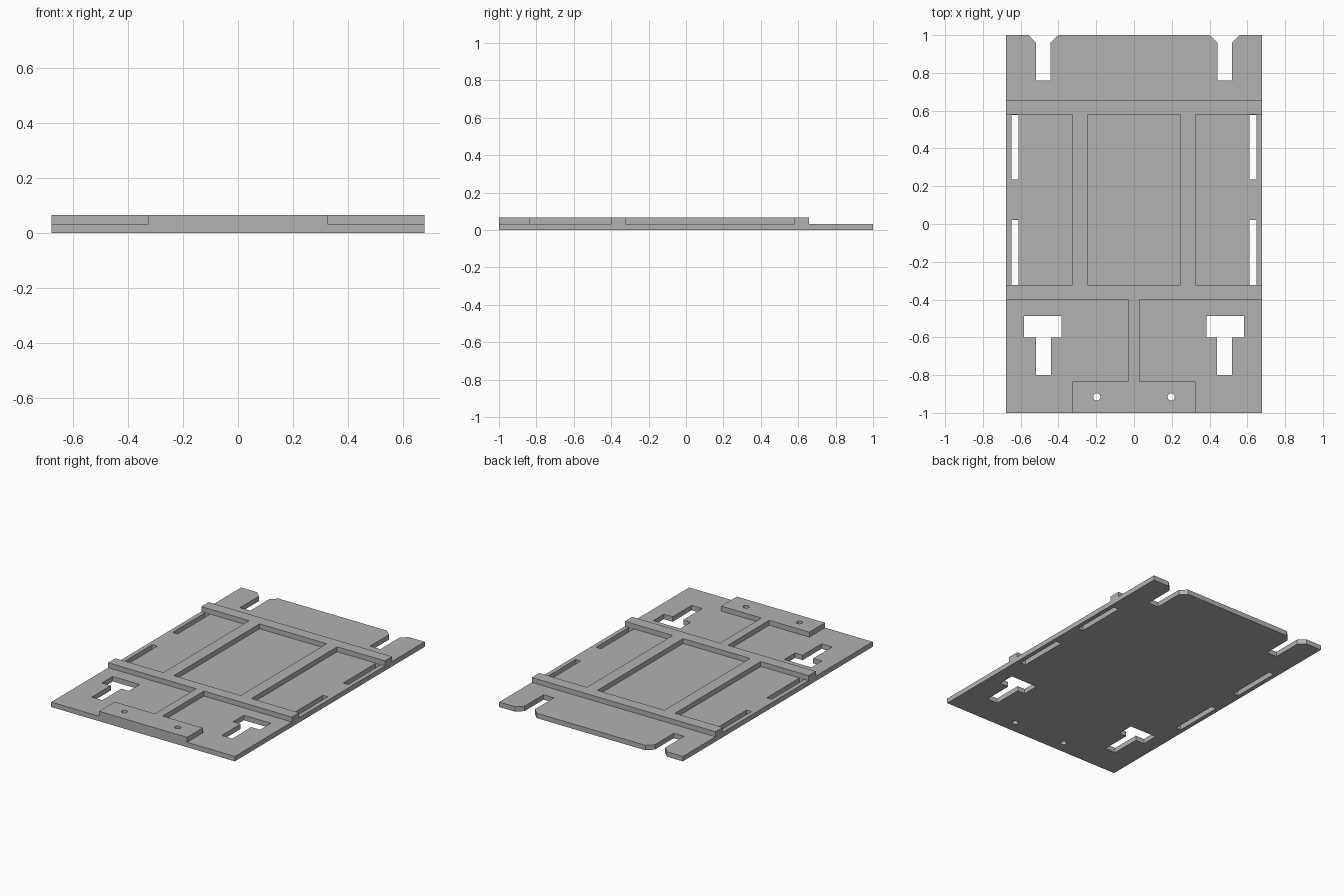
import bpy, bmesh, math

cube = bpy.data.objects.get("Cube")
if cube:
    bpy.data.objects.remove(cube, do_unlink=True)

grey = bpy.data.materials.new("plain grey")
grey.use_nodes = True
grey.diffuse_color = (0.445, 0.445, 0.445, 1)
grey.node_tree.nodes["Principled BSDF"].inputs["Base Color"].default_value = grey.diffuse_color

HALF = 0.677     # half the plate width
STEP = 0.033     # thickness of the plate and of the raised frame


def mirror(loop):
    return [(-x, y) for x, y in reversed(loop)]


def symmetric(half):
    """Closed outline from its +x half, listed front to back."""
    return half + mirror(half)


def rect(x0, x1, y0, y1):
    return [(x0, y0), (x1, y0), (x1, y1), (x0, y1)]


def circle(cx, cy, r, n=24):
    return [(cx + r * math.cos(math.tau * i / n), cy + r * math.sin(math.tau * i / n))
            for i in range(n)]


def slab(name, loops, z0, height):
    """Extrude an outline (first loop) with holes (the other loops)."""
    bm = bmesh.new()
    edges = []
    for loop in loops:
        vs = [bm.verts.new((x, y, z0)) for x, y in loop]
        edges += [bm.edges.new((a, b)) for a, b in zip(vs, vs[1:] + vs[:1])]
    bmesh.ops.triangle_fill(bm, edges=edges, use_beauty=True, use_dissolve=False, normal=(0, 0, 1))
    top = bmesh.ops.extrude_face_region(bm, geom=bm.faces[:], use_keep_orig=True)["geom"]
    bmesh.ops.translate(bm, vec=(0, 0, height),
                        verts=[v for v in top if isinstance(v, bmesh.types.BMVert)])
    bmesh.ops.recalc_face_normals(bm, faces=bm.faces[:])
    mesh = bpy.data.meshes.new(name)
    bm.to_mesh(mesh)
    bm.free()
    mesh.materials.append(grey)
    obj = bpy.data.objects.new(name, mesh)
    bpy.context.collection.objects.link(obj)
    return obj


# Pin holes run through both layers
pin = circle(0.197, -0.915, 0.019)
pins = [pin, mirror(pin)]

# Base plate: chamfered notches at the back, T slots and narrow side slots
plate_outline = symmetric([
    (HALF, -1), (HALF, 1), (0.56, 1), (0.518, 0.96), (0.518, 0.76),
    (0.442, 0.76), (0.442, 0.96), (0.40, 1)])
t_slot = [(0.44, -0.80), (0.518, -0.80), (0.518, -0.60), (0.583, -0.60),
          (0.583, -0.487), (0.384, -0.487), (0.384, -0.60), (0.44, -0.60)]
side_slots = [rect(0.611, 0.648, 0.235, 0.578), rect(0.611, 0.648, -0.322, 0.022)]
cutouts = [t_slot] + side_slots
slab("base_plate", [plate_outline] + cutouts + [mirror(c) for c in cutouts] + pins, 0, STEP)

# Raised frame: front pad, spine, two cross ribs and two long ribs
frame_outline = symmetric([
    (0.325, -1), (0.325, -0.835), (0.029, -0.835), (0.029, -0.40),
    (HALF, -0.40), (HALF, -0.323), (0.325, -0.323), (0.325, 0.58),
    (HALF, 0.58), (HALF, 0.657)])
window = rect(-0.247, 0.247, -0.323, 0.58)
slab("raised_frame", [frame_outline, window] + pins, STEP, STEP)
